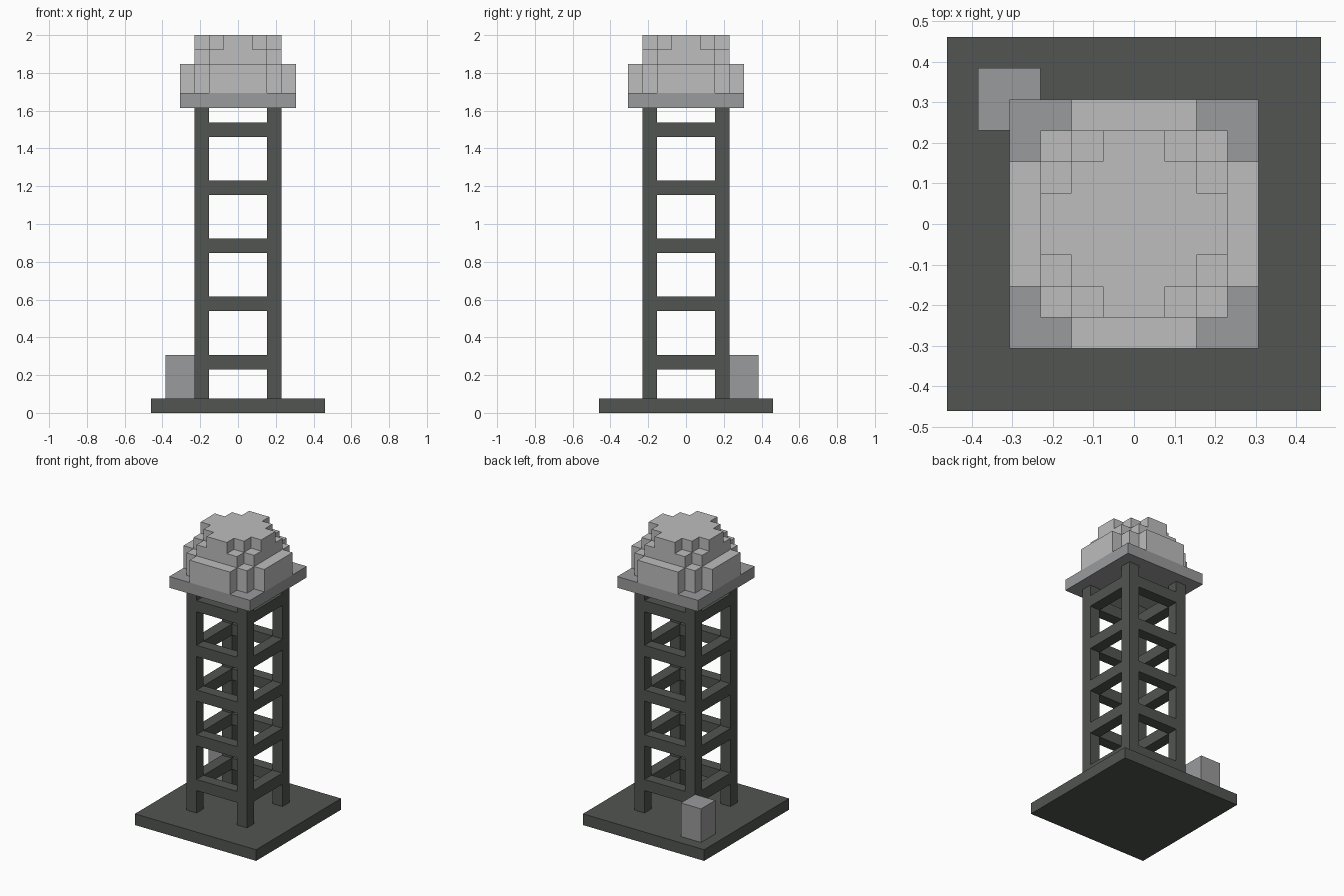
import bpy, bmesh

old = bpy.data.objects.get("Cube")
if old:
    bpy.data.objects.remove(old, do_unlink=True)

U = 2 / 26  # one block; the tower is 26 blocks tall


def material(name, rgb):
    m = bpy.data.materials.new(name)
    m.use_nodes = True
    m.diffuse_color = (*rgb, 1)
    m.node_tree.nodes["Principled BSDF"].inputs["Base Color"].default_value = (*rgb, 1)
    return m


dark = material("dark grey-green", (0.082, 0.090, 0.082))
grey = material("mid grey", (0.323, 0.327, 0.335))
light = material("light grey", (0.509, 0.509, 0.509))


def prism(name, outline, z0, z1, mat):
    """Extrude a counter-clockwise outline, in blocks, from z0 to z1."""
    bm = bmesh.new()
    face = bm.faces.new([bm.verts.new((x * U, y * U, z0 * U)) for x, y in outline])
    top = bmesh.ops.extrude_face_region(bm, geom=[face], use_keep_orig=True)["geom"]
    verts = [g for g in top if isinstance(g, bmesh.types.BMVert)]
    bmesh.ops.translate(bm, verts=verts, vec=(0, 0, (z1 - z0) * U))
    bmesh.ops.recalc_face_normals(bm, faces=bm.faces)
    mesh = bpy.data.meshes.new(name)
    bm.to_mesh(mesh)
    bm.free()
    mesh.materials.append(mat)
    obj = bpy.data.objects.new(name, mesh)
    bpy.context.collection.objects.link(obj)
    return obj


def box(name, x0, x1, y0, y1, z0, z1, mat):
    return prism(name, [(x0, y0), (x1, y0), (x1, y1), (x0, y1)], z0, z1, mat)


def four_way(corner):
    """Repeat one corner's outline around all four corners."""
    pts, out = list(corner), []
    for _ in range(4):
        out += pts
        pts = [(-y, x) for x, y in pts]
    return out


# Ground plate and the small block standing on it
prism("base_plate", four_way([(6, 6)]), 0, 1, dark)
box("equipment_box", -5, -3, 3, 5, 1, 4, grey)

# Four legs
for sx, side in ((-3, "right"), (2, "left")):
    for sy, end in ((-3, "front"), (2, "back")):
        box(f"{end}_{side}_leg", sx, sx + 1, sy, sy + 1, 1, 21, dark)

# Rings of cross beams between the legs
for level in range(5):
    z = 3 + 4 * level
    for s, end, side in ((-3, "front", "right"), (2, "back", "left")):
        box(f"{end}_beam_{level + 1}", -2, 2, s, s + 1, z, z + 1, dark)
        box(f"{side}_beam_{level + 1}", s, s + 1, -2, 2, z, z + 1, dark)

# Platform and the stepped dome
prism("platform", four_way([(4, 4)]), 21, 22, grey)
prism("dome_lower", four_way([(4, 2), (3, 2), (3, 3), (2, 3), (2, 4)]), 22, 24, light)
prism("dome_middle", four_way([(3, 2), (2, 2), (2, 3)]), 24, 25, light)
prism("dome_top", four_way([(3, 1), (2, 1), (2, 2), (1, 2), (1, 3)]), 25, 26, light)
